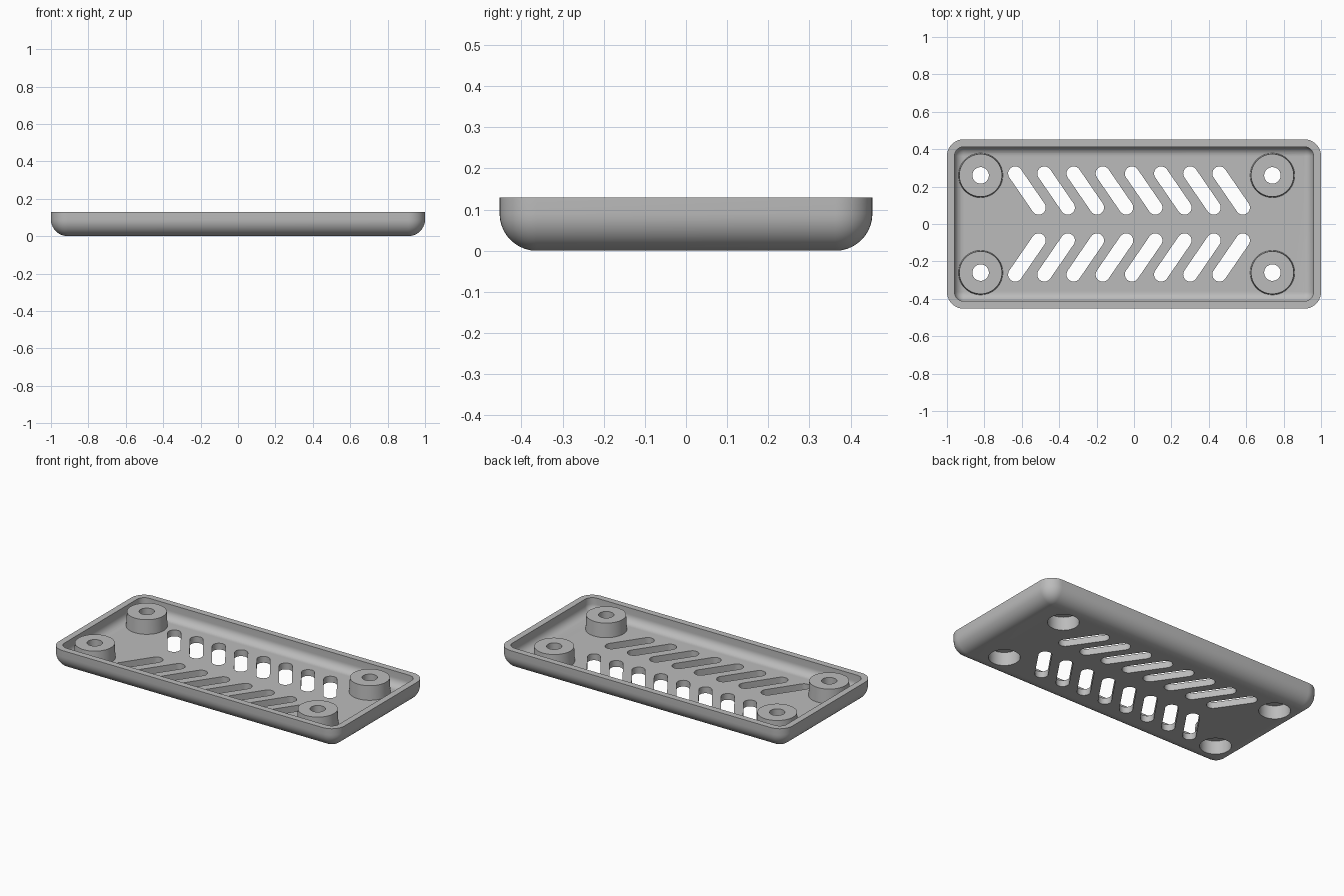
import bpy, bmesh
from math import pi, cos, sin, atan2, radians, hypot

if "Cube" in bpy.data.objects:
    bpy.data.objects.remove(bpy.data.objects["Cube"])

HALF_X, HALF_Y, HEIGHT = 1.0, 0.453, 0.13
ROUND, WALL = 0.09, 0.04
BOSSES = [(x, y) for x in (-0.82, 0.74) for y in (-0.26, 0.26)]

grey = bpy.data.materials.new("plain grey")
grey.use_nodes = True
grey.diffuse_color = (0.5, 0.5, 0.5, 1)
grey.node_tree.nodes["Principled BSDF"].inputs["Base Color"].default_value = (0.5, 0.5, 0.5, 1)


def rounded_rect(hx, hy, r, z, steps=10):
    pts = []
    for q, (sx, sy) in enumerate([(1, 1), (-1, 1), (-1, -1), (1, -1)]):
        for i in range(steps + 1):
            a = (q + i / steps) * pi / 2
            pts.append((sx * (hx - r) + r * cos(a), sy * (hy - r) + r * sin(a), z))
    return pts


def circle(cx, cy, r, z, n=64):
    return [(cx + r * cos(2 * pi * i / n), cy + r * sin(2 * pi * i / n), z) for i in range(n)]


def capsule(a, b, r, z, n=12):
    t = atan2(b[1] - a[1], b[0] - a[0])
    return [(c[0] + r * cos(t + s + pi * i / n), c[1] + r * sin(t + s + pi * i / n), z)
            for c, s in ((b, -pi / 2), (a, pi / 2)) for i in range(n + 1)]


def loft(bm, rings):
    """Skin a stack of equal-length rings and cap both ends."""
    loops = [[bm.verts.new(p) for p in ring] for ring in rings]
    n = len(loops[0])
    for lo, hi in zip(loops, loops[1:]):
        for i in range(n):
            j = (i + 1) % n
            bm.faces.new((lo[i], lo[j], hi[j], hi[i]))
    bm.faces.new(loops[0][::-1])
    bm.faces.new(loops[-1])


def make(name, stacks):
    bm = bmesh.new()
    for rings in stacks:
        loft(bm, rings)
    bmesh.ops.recalc_face_normals(bm, faces=bm.faces)
    mesh = bpy.data.meshes.new(name)
    bm.to_mesh(mesh)
    bm.free()
    mesh.materials.append(grey)
    ob = bpy.data.objects.new(name, mesh)
    bpy.context.collection.objects.link(ob)
    return ob


def bowl(inset, r, steps=10):
    """Rings of a rounded basin, from its flat floor up to the rim."""
    rings = []
    for i in range(steps + 1):
        a = i / steps * pi / 2
        d = inset + r * (1 - sin(a))
        corner = max(r * sin(a), 0.002)
        rings.append(rounded_rect(HALF_X - d, HALF_Y - d, corner, inset + r * (1 - cos(a))))
    rings.append(rounded_rect(HALF_X - inset, HALF_Y - inset, r, HEIGHT))
    return rings


# Tray shell: outer skin up, over the rim, inner skin down
tray = make("vented_tray", [bowl(0, ROUND) + bowl(WALL, ROUND - WALL)[::-1]])

# Slightly tapered screw bosses
bosses = make("screw_bosses", [[circle(x, y, 0.12, 0.02), circle(x, y, 0.114, HEIGHT)] for x, y in BOSSES])

# Stepped screw bores, wide from below
bores = make("screw_bores", [[circle(x, y, 0.09, -0.05), circle(x, y, 0.09, 0.085),
                              circle(x, y, 0.044, 0.085), circle(x, y, 0.044, 0.2)] for x, y in BOSSES])

# Two mirrored rows of slanted vent slots
slots = []
for side in (1, -1):
    for k in range(8):
        x = -0.635 + k * 0.156
        ends = (x, side * 0.27), (x + 0.125, side * 0.088)
        slots.append([capsule(*ends, 0.038, -0.05), capsule(*ends, 0.038, 0.1)])
vents = make("vent_slots", slots)

# Join the bosses, cut the openings, then drop the helpers
bpy.ops.object.select_all(action='DESELECT')
tray.select_set(True)
bpy.context.view_layer.objects.active = tray
for tool, op in ((bosses, 'UNION'), (bores, 'DIFFERENCE'), (vents, 'DIFFERENCE')):
    tool.hide_render = True
    mod = tray.modifiers.new(tool.name, 'BOOLEAN')
    mod.operation, mod.object, mod.solver = op, tool, 'EXACT'
    bpy.ops.object.modifier_apply(modifier=mod.name)
    bpy.data.objects.remove(tool)

bpy.ops.object.shade_smooth_by_angle(angle=radians(30))
